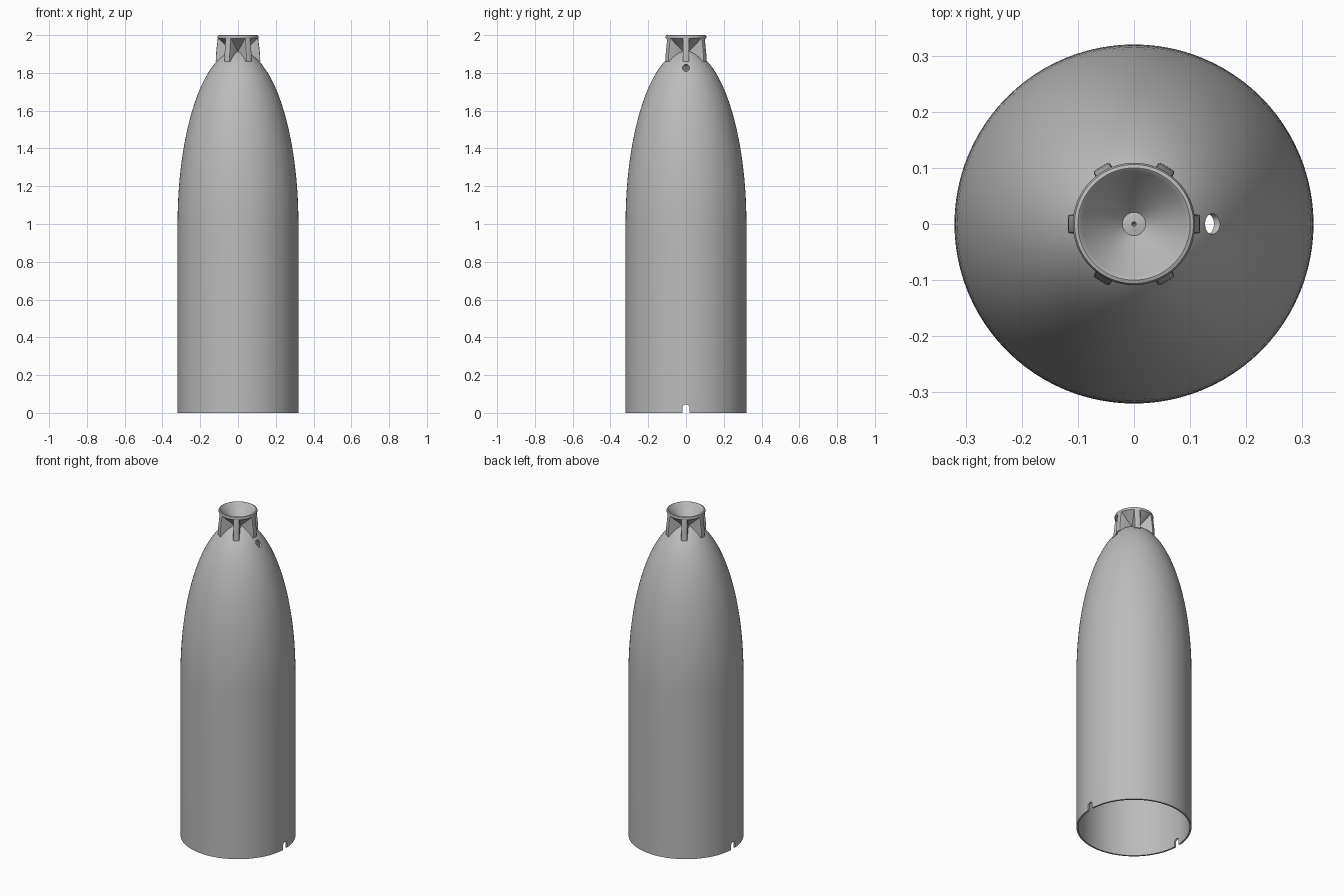
import bpy, bmesh, math
from mathutils import Matrix

if "Cube" in bpy.data.objects:
    bpy.data.objects.remove(bpy.data.objects["Cube"])

grey = bpy.data.materials.new("plain grey")
grey.use_nodes = True
grey.diffuse_color = (0.5, 0.5, 0.5, 1)
grey.node_tree.nodes["Principled BSDF"].inputs["Base Color"].default_value = (0.5, 0.5, 0.5, 1)

SEGS = 96
R, SHOULDER, TIP, WALL = 0.32, 1.0, 1.92, 0.01


def finish(name, bm):
    bmesh.ops.recalc_face_normals(bm, faces=bm.faces)
    mesh = bpy.data.meshes.new(name)
    bm.to_mesh(mesh)
    bm.free()
    mesh.materials.append(grey)
    obj = bpy.data.objects.new(name, mesh)
    bpy.context.collection.objects.link(obj)
    return obj


def lathe(name, profile):
    """Spin a closed (radius, height) outline around the z axis."""
    bm = bmesh.new()
    verts = [bm.verts.new((r, 0, z)) for r, z in profile]
    edges = [bm.edges.new((verts[i], verts[(i + 1) % len(verts)])) for i in range(len(verts))]
    bmesh.ops.spin(bm, geom=verts + edges, cent=(0, 0, 0), axis=(0, 0, 1),
                   angle=math.tau, steps=SEGS, use_duplicate=False)
    bmesh.ops.remove_doubles(bm, verts=bm.verts, dist=1e-5)
    return finish(name, bm)


def smooth(obj, angle=30):
    bpy.ops.object.select_all(action="DESELECT")
    obj.select_set(True)
    bpy.context.view_layer.objects.active = obj
    bpy.ops.object.shade_smooth_by_angle(angle=math.radians(angle))


def nose(radius, tip, r_end, steps=28):
    """Elliptical curve from the shoulder up to a small opening."""
    end = math.acos(r_end / radius)
    return [(radius * math.cos(end * i / steps),
             SHOULDER + (tip - SHOULDER) * math.sin(end * i / steps)) for i in range(steps + 1)]


# Hollow shell: straight skirt with an elliptical nose
outer = [(R, 0)] + nose(R, TIP, 0.004)
inner = [(R - WALL, 0)] + nose(R - WALL, TIP - WALL, 0.004)
shell = lathe("nose_shell", outer + inner[::-1])


def cut(target, name, radius, z, x0, x1):
    """Bore a round hole along x."""
    bm = bmesh.new()
    bmesh.ops.create_cone(bm, cap_ends=True, segments=32, radius1=radius, radius2=radius, depth=x1 - x0,
                          matrix=Matrix.Translation(((x0 + x1) / 2, 0, z)) @ Matrix.Rotation(math.pi / 2, 4, "Y"))
    if z < 0.1:  # stretch the lower half down to make an open slot
        for v in bm.verts:
            if v.co.z < z - 1e-4:
                v.co.z -= 0.1
    cutter = finish(name, bm)
    cutter.hide_render = True
    mod = target.modifiers.new(name, "BOOLEAN")
    mod.operation, mod.solver, mod.object = "DIFFERENCE", "EXACT", cutter
    bpy.context.view_layer.objects.active = target
    bpy.ops.object.modifier_apply(modifier=name)
    bpy.data.objects.remove(cutter)


# Skirt slots on both sides, vent hole on the left
cut(shell, "slot_cutter", 0.0185, 0.026, -0.4, 0.4)
cut(shell, "vent_cutter", 0.0185, 1.826, 0.02, 0.4)
smooth(shell)

# Funnel with a rounded lip
funnel = lathe("funnel", [(0.003, 1.90), (0.092, 1.99), (0.096, 1.997), (0.10, 2.0), (0.106, 1.998),
                          (0.109, 1.992), (0.107, 1.983), (0.10, 1.978), (0.003, 1.885)])
smooth(funnel, 40)

# Six radial fins that carry the funnel
HALF = 0.017
OUTLINE = [(0.0, 1.84), (0.118, 1.86), (0.1165, 1.90), (0.111, 1.95), (0.107, 1.983), (0.098, 1.983), (0.0, 1.888)]
for k in range(6):
    bm = bmesh.new()
    face = bm.faces.new([bm.verts.new((r, -HALF, z)) for r, z in OUTLINE])
    moved = bmesh.ops.extrude_face_region(bm, geom=[face])["geom"]
    bmesh.ops.translate(bm, vec=(0, 2 * HALF, 0),
                        verts=[g for g in moved if isinstance(g, bmesh.types.BMVert)])
    rim = [e for e in bm.edges if all(v.co.x > 0.105 for v in e.verts)
           and abs(e.verts[0].co.y - e.verts[1].co.y) < 1e-5]
    bmesh.ops.bevel(bm, geom=rim, offset=0.005, segments=2, affect="EDGES", profile=0.5)
    bmesh.ops.rotate(bm, verts=bm.verts, matrix=Matrix.Rotation(k * math.pi / 3, 3, "Z"))
    smooth(finish("fin_%d" % (k + 1), bm), 35)
